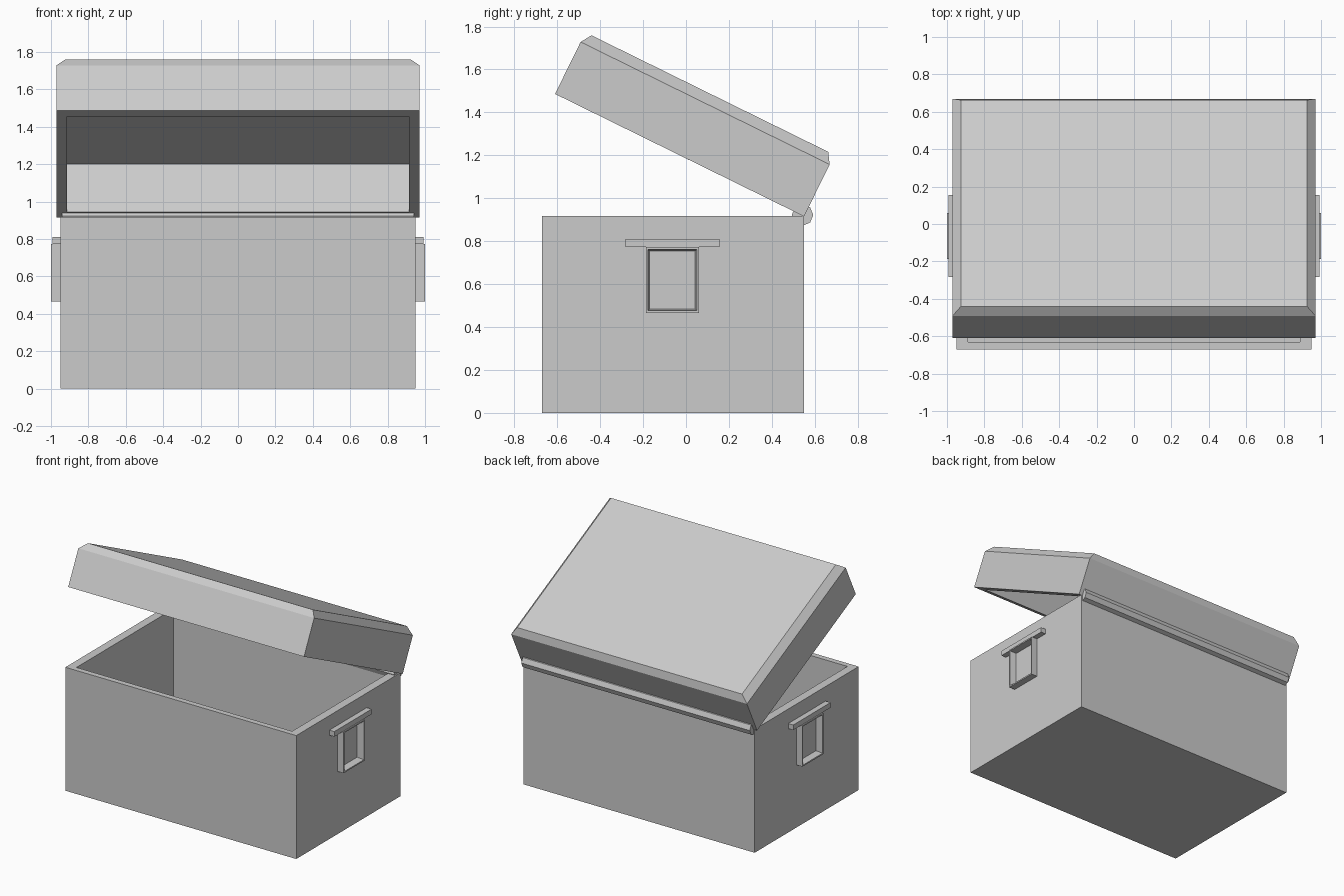
import bpy, bmesh, math

if "Cube" in bpy.data.objects:
    bpy.data.objects.remove(bpy.data.objects["Cube"])


def loft(name, rings, closed=False, swap=False):
    """Join rectangular rings (a0, a1, b0, b1, height) into a solid.
    swap=True stands the rings on a side wall: a=y, b=z, height=x."""
    bm = bmesh.new()
    loops = []
    for a0, a1, b0, b1, h in rings:
        corners = [(a0, b0), (a1, b0), (a1, b1), (a0, b1)]
        loops.append([bm.verts.new((h, a, b) if swap else (a, b, h)) for a, b in corners])
    pairs = list(zip(loops, loops[1:]))
    if closed:
        pairs.append((loops[-1], loops[0]))
    else:
        bm.faces.new(loops[0])
        bm.faces.new(loops[-1])
    for lo, hi in pairs:
        for i in range(4):
            j = (i + 1) % 4
            bm.faces.new((lo[i], lo[j], hi[j], hi[i]))
    bmesh.ops.recalc_face_normals(bm, faces=bm.faces)
    mesh = bpy.data.meshes.new(name)
    bm.to_mesh(mesh)
    bm.free()
    obj = bpy.data.objects.new(name, mesh)
    bpy.context.collection.objects.link(obj)
    return obj


# Open chest body: outer bottom, outer rim, inner rim, inner floor
loft("chest_body", [
    (-0.95, 0.95, -0.672, 0.55, 0),
    (-0.95, 0.95, -0.672, 0.55, 0.918),
    (-0.887, 0.887, -0.631, 0.509, 0.918),
    (-0.887, 0.887, -0.631, 0.509, 0.06),
])

# Hollow lid with chamfered top, tilted open about its rear bottom edge
L = 1.293
lid = loft("lid", [
    (-0.915, 0.915, -L + 0.068, -0.068, 0.284),
    (-0.915, 0.915, -L + 0.068, -0.068, 0),
    (-0.97, 0.97, -L, 0, 0),
    (-0.97, 0.97, -L, 0, 0.27),
    (-0.925, 0.925, -L + 0.032, -0.032, 0.32),
])
lid.location = (0, 0.55, 0.915)
lid.rotation_euler.x = math.radians(-26.2)

# Octagonal hinge rod
bpy.ops.mesh.primitive_cylinder_add(vertices=8, radius=0.05, depth=1.88,
                                    location=(0, 0.543, 0.922),
                                    rotation=(0, math.pi / 2, 0))
bpy.context.object.name = "hinge_rod"

# Side handles: mounting bar and thin rectangular pull, mirrored to both sides
bar = loft("handle_bar", [
    (-0.283, 0.155, 0.772, 0.81, 0.945),
    (-0.283, 0.155, 0.772, 0.81, 0.991),
], swap=True)
pull = loft("handle_pull", [
    (-0.187, 0.06, 0.466, 0.772, 0.945),
    (-0.187, 0.06, 0.466, 0.772, 1.0),
    (-0.178, 0.051, 0.476, 0.762, 1.0),
    (-0.169, 0.042, 0.485, 0.753, 0.945),
], closed=True, swap=True)
for part in (bar, pull):
    part.modifiers.new("both_sides", 'MIRROR')
